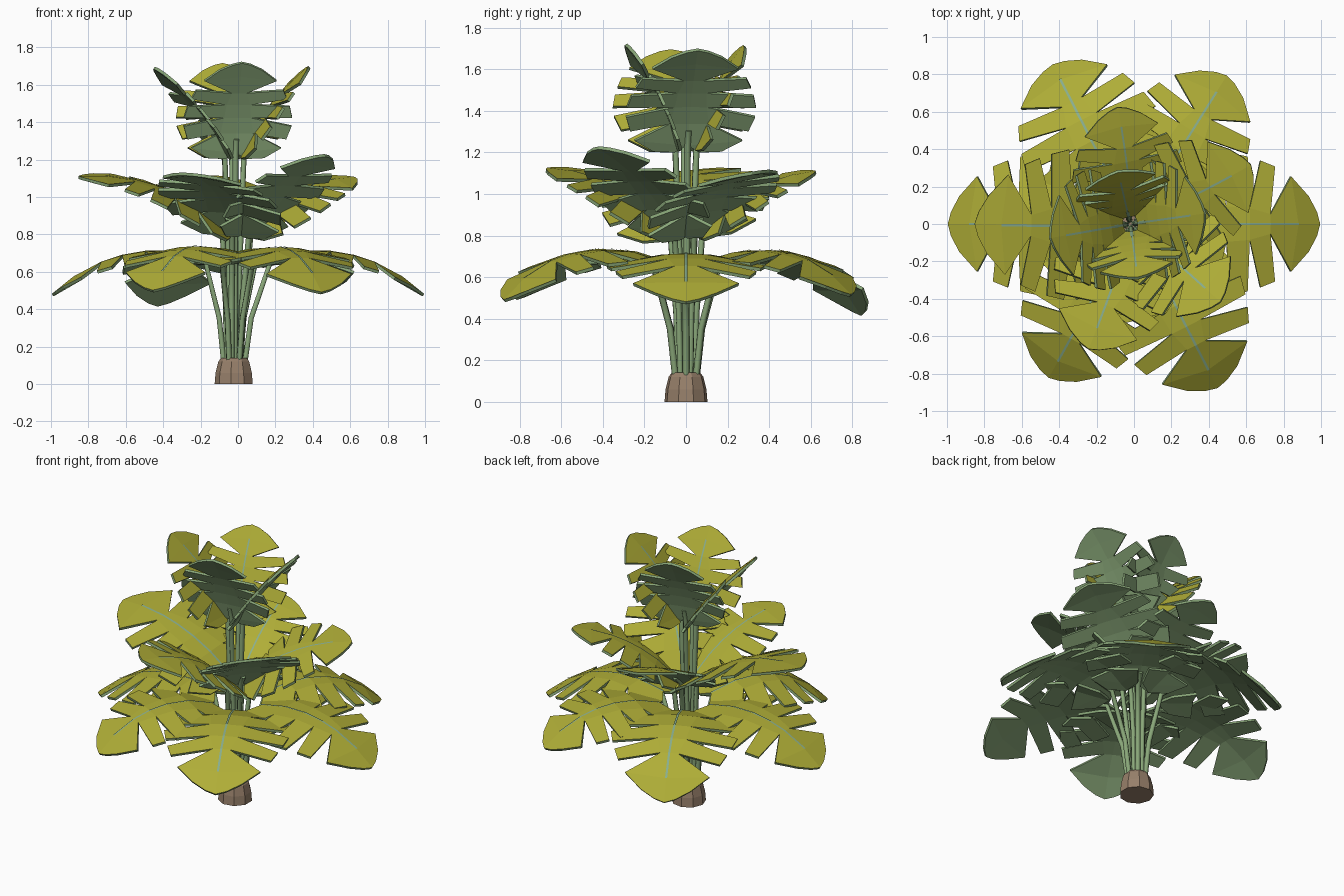
import bpy, bmesh, math
from mathutils import Vector, Matrix

cube = bpy.data.objects.get("Cube")
if cube:
    bpy.data.objects.remove(cube)


def material(name, rgb):
    m = bpy.data.materials.new(name)
    m.use_nodes = True
    m.diffuse_color = (*rgb, 1)
    node = next(n for n in m.node_tree.nodes if n.type == "BSDF_PRINCIPLED")
    node.inputs["Base Color"].default_value = (*rgb, 1)
    node.inputs["Roughness"].default_value = 0.9
    return m


LEAF_TOP = material("yellow_green", (0.43, 0.42, 0.038))
GREEN = material("stem_green", (0.25, 0.385, 0.19))
RIB = material("pale_teal", (0.25, 0.42, 0.27))
BROWN = material("bark_brown", (0.31, 0.215, 0.145))

# Half leaf: notches beside the midrib, lobe corners between them, basal and end lobes
LENGTH = 0.84
NOTCHES = [(0.17, 0.11), (0.31, 0.09), (0.43, 0.08), (0.54, 0.05)]
LOBES = [((0.13, 0.33), (0.25, 0.36)), ((0.33, 0.36), (0.43, 0.34)), ((0.5, 0.32), (0.58, 0.29))]
BASAL = [(-0.05, 0.07), (-0.04, 0.19), (0.05, 0.3)]
END = [(0.67, 0.24), (0.77, 0.14), (0.82, 0.06)]
HUB = Vector((-0.02, 0, 0))


def half_leaf_faces():
    mids = [(s, 0) for s, w in NOTCHES]
    faces = [[(0, 0), mids[0], NOTCHES[0], BASAL[2]], [(0, 0), BASAL[2], BASAL[1], BASAL[0]]]
    for i, (a, b) in enumerate(LOBES):
        faces.append([mids[i], mids[i + 1], NOTCHES[i + 1], NOTCHES[i]])
        faces.append([NOTCHES[i], NOTCHES[i + 1], b, a])
    faces.append([mids[3], (0.7, 0), END[0], NOTCHES[3]])
    faces.append([(0.7, 0), (LENGTH, 0), END[2], END[1], END[0]])
    return faces


def midrib_point(s, pitch0, pitch1):
    """Walk along a midrib whose pitch changes evenly; returns run, rise and pitch."""
    steps, run, rise = 20, 0.0, 0.0
    for i in range(steps):
        p = pitch0 + (pitch1 - pitch0) * s * (i + 0.5) / steps / LENGTH
        run += math.cos(p) * s / steps
        rise += math.sin(p) * s / steps
    return run, rise, pitch0 + (pitch1 - pitch0) * s / LENGTH


def mesh_object(name, bm, mats):
    me = bpy.data.meshes.new(name)
    bm.to_mesh(me)
    bm.free()
    for m in mats:
        me.materials.append(m)
    ob = bpy.data.objects.new(name, me)
    bpy.context.collection.objects.link(ob)
    return ob


def stem(name, points, radius):
    cu = bpy.data.curves.new(name, "CURVE")
    cu.dimensions = "3D"
    cu.bevel_depth = radius
    cu.bevel_resolution = 1
    cu.use_fill_caps = True
    sp = cu.splines.new("POLY")
    sp.points.add(len(points) - 1)
    for p, co in zip(sp.points, points):
        p.co = (*co, 1)
    cu.materials.append(GREEN)
    bpy.context.collection.objects.link(bpy.data.objects.new(name, cu))


def leaf(name, azimuth, base, pitches, size, width, arch, root, roll=0, centre=Vector()):
    p0, p1 = (math.radians(p) for p in pitches)
    turn = Matrix.Rotation(math.radians(azimuth), 4, "Z")
    place = (Matrix.Translation(centre) @ turn @ Matrix.Translation((base[0], 0, base[1]))
             @ Matrix.Rotation(math.radians(roll), 4, "X") @ Matrix.Scale(size, 4))

    def bend(s, w, lift=0.0):
        run, rise, p = midrib_point(s, p0, p1)
        drop = lift - arch * w * w
        return place @ Vector((run - math.sin(p) * drop, w * width, rise + math.cos(p) * drop))

    # Blade, thickened downwards with a green rim and underside
    bm = bmesh.new()
    for side in (1, -1):
        for face in half_leaf_faces():
            bm.faces.new([bm.verts.new(bend(s, w * side)) for s, w in face])
    bmesh.ops.remove_doubles(bm, verts=bm.verts, dist=0.0005)
    bmesh.ops.recalc_face_normals(bm, faces=bm.faces)
    bm.normal_update()
    up = place.to_3x3() @ Vector((-math.sin(p0), 0, math.cos(p0)))
    if sum(f.normal.dot(up) for f in bm.faces) < 0:
        bmesh.ops.reverse_faces(bm, faces=bm.faces)
    mod = mesh_object(name, bm, [LEAF_TOP, GREEN]).modifiers.new("thickness", "SOLIDIFY")
    mod.thickness = 0.016
    mod.offset = -1
    mod.material_offset = 1
    mod.material_offset_rim = 1

    # Midrib painted as a narrow strip on the blade
    bm = bmesh.new()
    stops = [0] + [s for s, w in NOTCHES] + [0.7]
    rows = [[bm.verts.new(bend(s, w, 0.004)) for w in (-0.006, 0.006)] for s in stops]
    for a, b in zip(rows, rows[1:]):
        bm.faces.new((a[0], b[0], b[1], a[1]))
    mesh_object(name + "_midrib", bm, [RIB])

    # Stem rising from the trunk into the underside of the blade
    foot = HUB + turn @ Vector((root, 0, 0.1))
    neck, end = bend(0, 0, -0.02), bend(0.12, 0, -0.02)
    knee = Vector((*foot.lerp(neck, 0.25).xy, foot.lerp(neck, 0.45).z))
    stem(name + "_stem", [foot, knee, neck, end], 0.016)


# Trunk: a short faceted stump
bm = bmesh.new()
rings = []
for r, z in ((0.105, 0), (0.1, 0.06), (0.085, 0.12), (0.07, 0.14)):
    rings.append([bm.verts.new(HUB + Vector((r * math.cos(a), r * math.sin(a), z)))
                  for a in (math.tau * (i + 0.5) / 9 for i in range(9))])
for a, b in zip(rings, rings[1:]):
    for i in range(9):
        j = (i + 1) % 9
        bm.faces.new((a[i], a[j], b[j], b[i]))
bm.faces.new(rings[0][::-1])
bm.faces.new(rings[-1])
mesh_object("trunk", bm, [BROWN])

# Lower tier: long drooping leaves (azimuth, size, start and end pitch)
for i, (az, size, pitches) in enumerate([
        (0, 1.06, (17, -44)), (58, 0.99, (22, -46)), (117, 1.08, (24, -60)),
        (180, 1.06, (17, -44)), (241, 1.01, (24, -50)), (297, 1.06, (22, -48))]):
    leaf(f"lower_leaf_{i + 1}", az, (0.17, 0.68), pitches, size, 1.0, 0.4, 0.055)

# Middle tier: leaves that rise and level out (azimuth, size, end pitch, roll)
for i, (az, size, pitches, roll) in enumerate([
        (30, 0.84, (46, 2), 8), (101, 0.76, (46, 8), 7), (178, 1.02, (44, -4), -6),
        (248, 0.86, (46, 4), -5), (318, 0.82, (52, 20), 0)]):
    leaf(f"middle_leaf_{i + 1}", az, (0.07, 0.83), pitches, size, 1.1, 0.25, 0.04, roll)

# Top tier: steep leaves, the side pair leaning out further
for i, (az, size, pitches) in enumerate([
        (8, 0.7, (64, 40)), (103, 0.64, (74, 52)), (190, 0.72, (62, 37)), (278, 0.65, (74, 52))]):
    leaf(f"top_leaf_{i + 1}", az, (0.04, 1.24), pitches, size, 1.25, 0.3, 0.02, centre=HUB)
